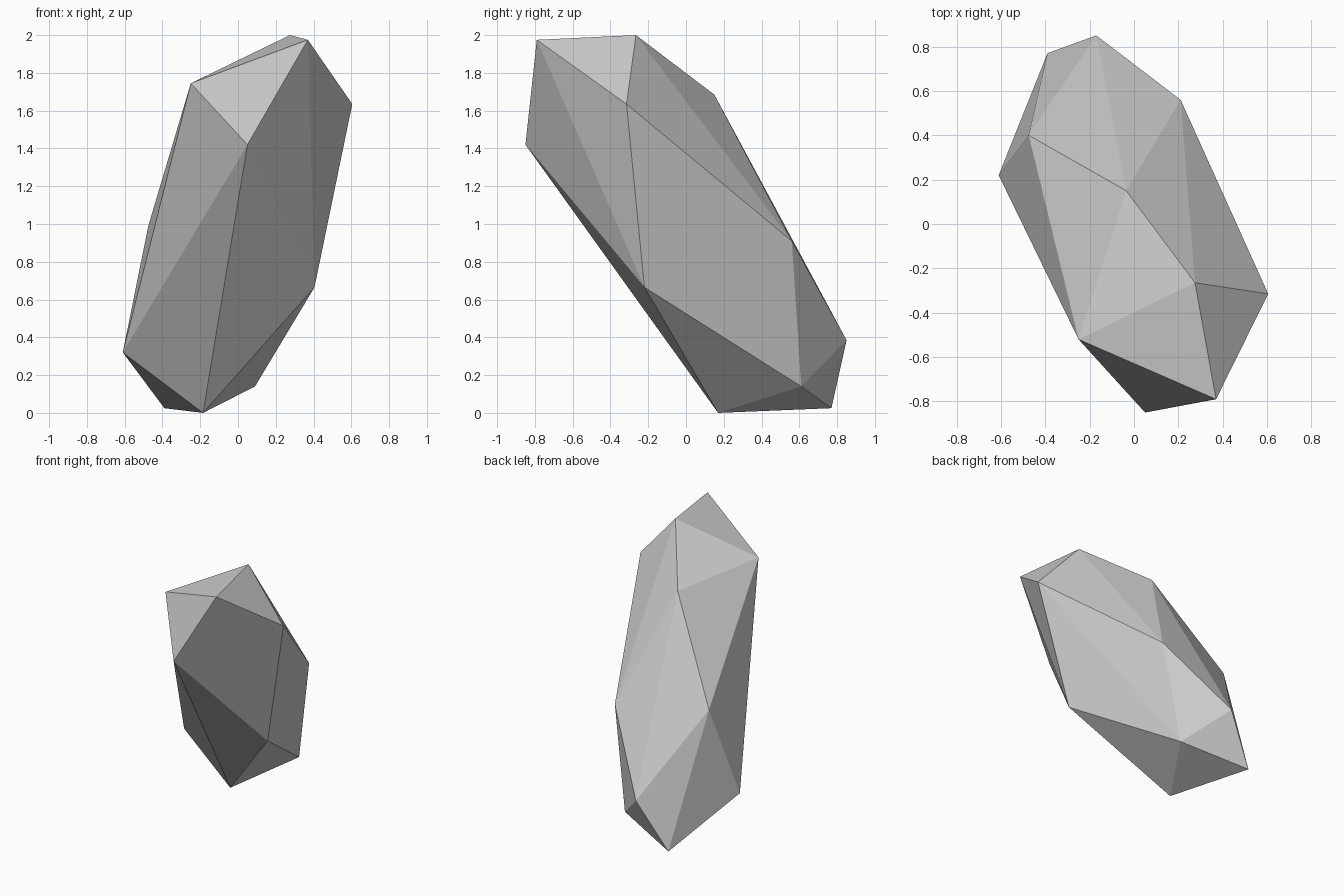
import bpy, bmesh

if "Cube" in bpy.data.objects:
    bpy.data.objects.remove(bpy.data.objects["Cube"])

# Corners of the faceted, leaning boulder, from base to peak
corners = [
    (-0.185, 0.17, 0.0), (-0.39, 0.77, 0.025), (0.09, 0.61, 0.14),
    (-0.61, 0.22, 0.32), (-0.17, 0.85, 0.385), (0.405, -0.22, 0.665),
    (0.21, 0.56, 0.91), (-0.475, 0.40, 0.99), (0.05, -0.85, 1.42),
    (0.605, -0.315, 1.635), (-0.035, 0.15, 1.685), (-0.25, -0.52, 1.745),
    (0.37, -0.79, 1.975), (0.275, -0.265, 2.0),
]

# Boulder: flat-faced convex skin around the corners
bm = bmesh.new()
for c in corners:
    bm.verts.new(c)
bmesh.ops.convex_hull(bm, input=bm.verts[:])
bmesh.ops.delete(bm, geom=[v for v in bm.verts if not v.link_faces], context='VERTS')
bmesh.ops.recalc_face_normals(bm, faces=bm.faces[:])
mesh = bpy.data.meshes.new("rock")
bm.to_mesh(mesh)
bm.free()
rock = bpy.data.objects.new("rock", mesh)
bpy.context.collection.objects.link(rock)
